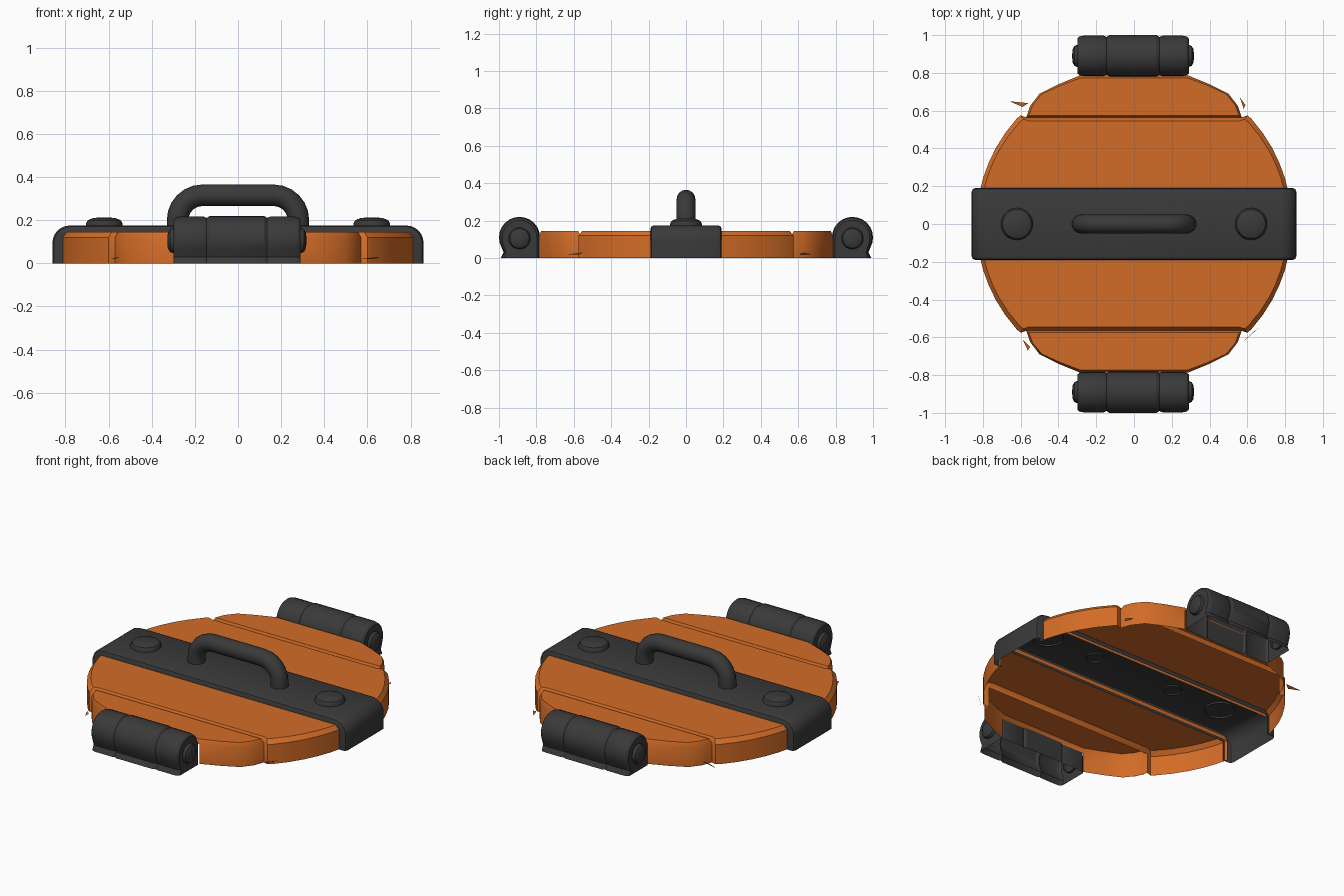
import bpy, bmesh
from math import sin, cos, pi, radians, sqrt

if "Cube" in bpy.data.objects:
    bpy.data.objects.remove(bpy.data.objects["Cube"], do_unlink=True)


def material(name, rgb):
    m = bpy.data.materials.new(name)
    m.use_nodes = True
    m.diffuse_color = (*rgb, 1)
    node = next(n for n in m.node_tree.nodes if n.type == 'BSDF_PRINCIPLED')
    node.inputs["Base Color"].default_value = (*rgb, 1)
    node.inputs["Roughness"].default_value = 0.8
    return m


orange = material("orange wood", (0.65, 0.15, 0.02))
iron = material("dark iron", (0.042, 0.042, 0.042))
parts = []


def finish(name, bm, mat):
    bmesh.ops.remove_doubles(bm, verts=bm.verts, dist=0.0005)
    bmesh.ops.recalc_face_normals(bm, faces=bm.faces)
    mesh = bpy.data.meshes.new(name)
    bm.to_mesh(mesh)
    bm.free()
    mesh.materials.append(mat)
    ob = bpy.data.objects.new(name, mesh)
    bpy.context.scene.collection.objects.link(ob)
    parts.append(ob)


def loft(name, rings, mat, closed=True, caps=(False, False)):
    """Skin a row of matching rings with quads."""
    bm = bmesh.new()
    rows = [[bm.verts.new(p) for p in ring] for ring in rings]
    n = len(rows[0])
    for a, b in zip(rows, rows[1:]):
        for i in range(n if closed else n - 1):
            j = (i + 1) % n
            bm.faces.new((a[i], a[j], b[j], b[i]))
    for row, cap in zip((rows[0], rows[-1]), caps):
        if cap:
            bm.faces.new(row)
    finish(name, bm, mat)


def plank(name, right, yc, fy, side):
    """Open-bottomed board: outer wall, chamfer and top, no wall on seams."""
    outline = right + [(-x, y) for x, y in reversed(right)]
    bm = bmesh.new()
    low = [bm.verts.new((x, side * y, 0)) for x, y in outline]
    mid = [bm.verts.new((x, side * y, 0.12)) for x, y in outline]
    top = [bm.verts.new((x * 0.975, side * (yc + (y - yc) * fy), 0.145)) for x, y in outline]
    n = len(outline)
    for i in range(n):
        j = (i + 1) % n
        if outline[i][0] * outline[j][0] > 0:
            bm.faces.new((low[i], low[j], mid[j], mid[i]))
        bm.faces.new((mid[i], mid[j], top[j], top[i]))
    bm.faces.new(top)
    bmesh.ops.delete(bm, geom=[v for v in bm.verts if not v.link_faces], context='VERTS')
    finish(name, bm, orange)


def dome(name, centre, axis, sign, radius, height):
    """Low rounded button along the z or x axis."""
    rings = []
    for r, h in ((1, -0.3), (1, 0.25), (0.9, 0.65), (0.6, 0.95), (0.2, 1)):
        ring = []
        for k in range(20):
            a = 2 * pi * k / 20
            u, v, w = r * radius * cos(a), r * radius * sin(a), sign * h * height
            d = (u, v, w) if axis == 'z' else (w, u, v)
            ring.append([c + e for c, e in zip(centre, d)])
        rings.append(ring)
    loft(name, rings, iron, caps=(False, True))


# Round lid made of boards, front and back
arc_ys = [0.17 + 0.39 * i / 5 for i in range(6)]
wide = [(sqrt(0.835 ** 2 - y * y), y) for y in arc_ys] + [(0.60, 0.575), (0.57, 0.565)]
narrow = [(0.57, 0.565), (0.55, 0.625), (0.50, 0.69), (0.40, 0.74), (0.29, 0.785)]
for label, side in (("front", -1), ("back", 1)):
    plank(label + "_inner_board", wide, 0.17, 0.95, side)
    plank(label + "_outer_board", narrow, 0.67, 0.9, side)

# Metal strap across the lid, bent down over the rim
bend = [(0.86, 0)] + [(0.78 + 0.08 * cos(a), 0.095 + 0.08 * sin(a))
                      for a in (radians(15 * i) for i in range(7))]
profile = bend + [(-x, z) for x, z in reversed(bend)]


def strap_ring(y, inset):
    return [(x * (1 - inset * 1.2), y, z * (1 - inset * 5)) for x, z in profile]


def strap_inner(y):
    return [(max(-0.8, min(0.8, x)), y, min(z, 0.12)) for x, z in profile]


loft("strap", [strap_inner(-0.19), strap_ring(-0.19, 0.018), strap_ring(-0.184, 0.006),
               strap_ring(-0.17, 0), strap_ring(0.17, 0), strap_ring(0.184, 0.006),
               strap_ring(0.19, 0.018), strap_inner(0.19)], iron, closed=False)

# Rivets on the strap
for label, side in (("left", 1), ("right", -1)):
    dome(label + "_rivet", (side * 0.62, 0, 0.175), 'z', 1, 0.085, 0.037)

# Bent bar handle, swept along an arch
corner = [(0.165 + 0.115 * cos(a), 0.2 + 0.115 * sin(a), a)
          for a in (radians(15 * i) for i in range(7))]
half = [(0.28, 0.165, 0)] + corner
path = half + [(-x, z, pi - a) for x, z, a in reversed(half)]
rings = []
for x, z, a in path:
    ring = []
    for k in range(16):
        t = 2 * pi * k / 16
        out = 0.05 * cos(t)
        ring.append((x + out * cos(a), 0.05 * sin(t), z + out * sin(a)))
    rings.append(ring)
loft("handle", rings, iron)

# Hinges: three rounded knuckles on a foot, with pin heads at both ends
CY, CZ, R = 0.89, 0.11, 0.11
section = [(0.1, 0), (0.085, 0.03)]
section += [(R * cos(a), CZ + R * sin(a)) for a in (radians(-30 + 15 * i) for i in range(15))]
section += [(-R, 0)]
stations = [(-0.3, 0.84), (-0.29, 0.93), (-0.27, 0.97), (-0.16, 0.97), (-0.145, 0.91),
            (-0.13, 1), (0.12, 1), (0.135, 0.91), (0.15, 0.97), (0.26, 0.97),
            (0.28, 0.93), (0.29, 0.84)]
for label, side in (("front", -1), ("back", 1)):
    rings = [[(x, side * (CY + y * s), CZ + (z - CZ) * s if z > CZ else z)
              for y, z in section] for x, s in stations]
    loft(label + "_hinge", rings, iron, closed=False, caps=(True, True))
    dome(label + "_left_pin", (0.285, side * CY, 0.105), 'x', 1, 0.058, 0.032)
    dome(label + "_right_pin", (-0.295, side * CY, 0.105), 'x', -1, 0.058, 0.032)

# Small wood splinters by the notches
for i, (x, y, dx, dy) in enumerate([(-0.66, 0.65, 0.1, -0.01), (0.56, 0.67, 0.03, -0.04),
                                    (0.57, -0.63, 0.09, 0.08), (-0.59, -0.61, 0.04, -0.04)]):
    bm = bmesh.new()
    pts = [(x, y, 0.02), (x + dx, y + dy, 0.03), (x + dx * 0.7, y + dy - 0.02, 0.02)]
    bm.faces.new([bm.verts.new(p) for p in pts])
    finish("splinter_%d" % (i + 1), bm, orange)

# Smooth shading with crisp edges
bpy.ops.object.select_all(action='DESELECT')
for ob in parts:
    ob.select_set(True)
bpy.context.view_layer.objects.active = parts[0]
bpy.ops.object.shade_smooth_by_angle(angle=radians(30))
